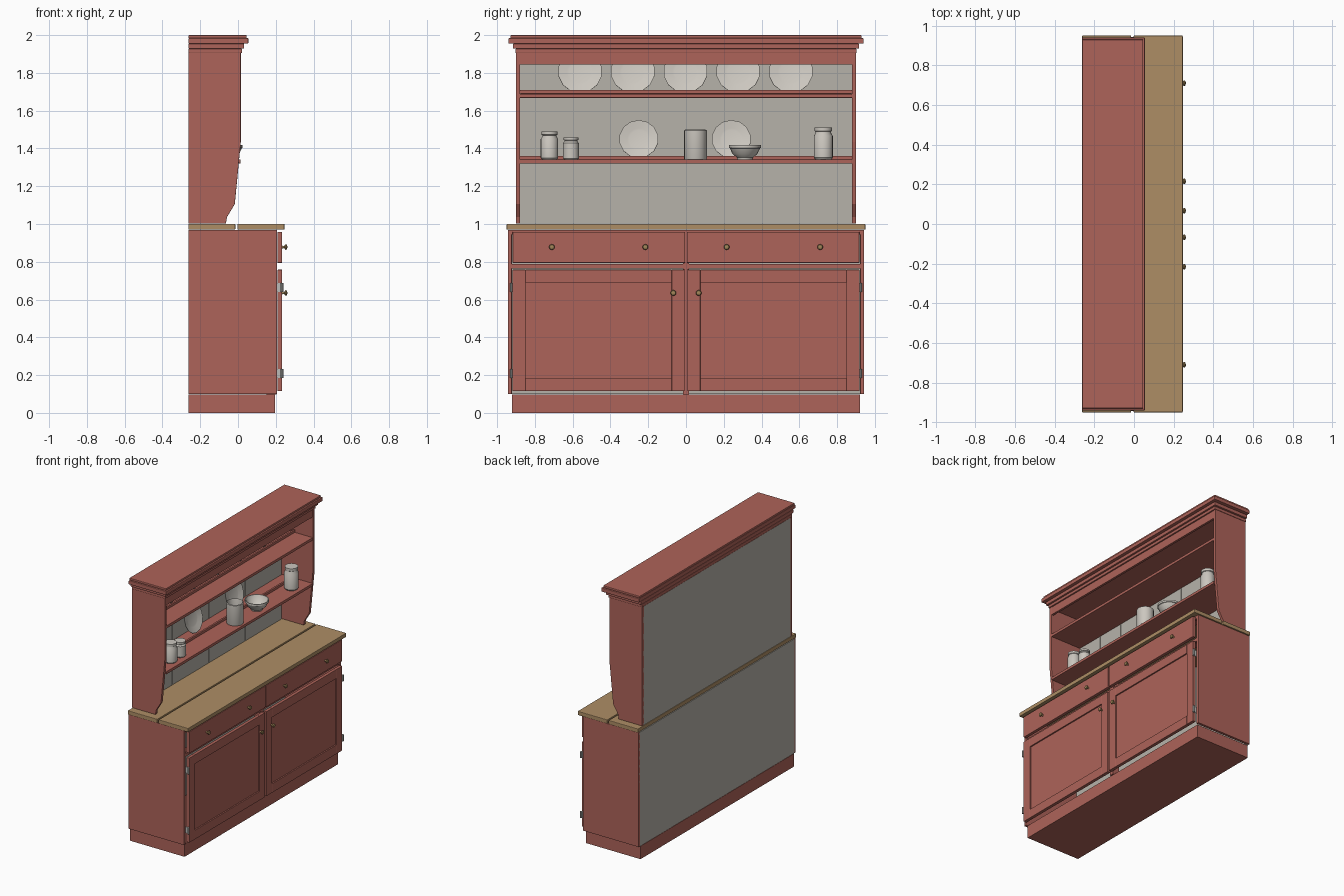
import bpy, math

cube = bpy.data.objects.get("Cube")
if cube:
    bpy.data.objects.remove(cube, do_unlink=True)


def material(name, r, g, b):
    m = bpy.data.materials.new(name)
    m.use_nodes = True
    m.diffuse_color = (r, g, b, 1)
    m.node_tree.nodes["Principled BSDF"].inputs["Base Color"].default_value = (r, g, b, 1)
    return m


RED = material("red paint", 0.42, 0.125, 0.1)
WOOD = material("oak top", 0.42, 0.27, 0.13)
PALE = material("pale boards", 0.47, 0.45, 0.4)
CHINA = material("glazed china", 0.6, 0.57, 0.52)
BRASS = material("brass", 0.36, 0.24, 0.1)
STEEL = material("steel", 0.5, 0.5, 0.48)


def make(name, verts, faces, mat, bevel=0):
    me = bpy.data.meshes.new(name)
    me.from_pydata(verts, [], faces)
    me.materials.append(mat)
    ob = bpy.data.objects.new(name, me)
    bpy.context.collection.objects.link(ob)
    if bevel:
        mod = ob.modifiers.new("soft edges", "BEVEL")
        mod.width = bevel
        mod.segments = 2
    return ob


def prism(name, profile, y0, y1, mat, bevel=0.0):
    """Extrude a counter-clockwise (x, z) outline from y0 to y1."""
    n = len(profile)
    verts = [(x, y, z) for y in (y0, y1) for x, z in profile]
    faces = [tuple(range(n)), tuple(reversed(range(n, 2 * n)))]
    faces += [(i, n + i, n + (i + 1) % n, (i + 1) % n) for i in range(n)]
    return make(name, verts, faces, mat, bevel)


def box(name, x0, x1, y0, y1, z0, z1, mat=RED, bevel=0.0):
    return prism(name, [(x0, z0), (x1, z0), (x1, z1), (x0, z1)], y0, y1, mat, bevel)


def lathe(name, profile, loc, mat, tilt=0.0, sides=20):
    """Spin a (radius, height) outline about its own z axis, then tilt about y."""
    n = len(profile)
    verts = [(r * math.cos(a), r * math.sin(a), h)
             for a in (2 * math.pi * i / sides for i in range(sides)) for r, h in profile]
    faces = []
    for i in range(sides):
        a, b = i * n, (i + 1) % sides * n
        faces += [(a + k, b + k, b + k + 1, a + k + 1) for k in range(n - 1)]
    faces.append(tuple(i * n for i in reversed(range(sides))))
    faces.append(tuple(i * n + n - 1 for i in range(sides)))
    ob = make(name, verts, faces, mat)
    ob.location = loc
    ob.rotation_euler = (0, tilt, 0)
    bpy.ops.object.select_all(action="DESELECT")
    ob.select_set(True)
    bpy.context.view_layer.objects.active = ob
    bpy.ops.object.shade_smooth_by_angle(angle=math.radians(35))
    return ob


BACK = -0.262

# Base cabinet
box("plinth", BACK, 0.195, -0.92, 0.92, 0, 0.098)
box("lower_back_panel", BACK, -0.25, -0.93, 0.93, 0.1, 0.967, PALE)
box("drawer_rail", 0.15, 0.207, -0.925, 0.925, 0.765, 0.788)
box("top_rail", 0.15, 0.207, -0.925, 0.925, 0.945, 0.968)
box("centre_post", 0.15, 0.205, -0.015, 0.015, 0.098, 0.945)
for piece, x0, x1 in (("back", BACK, -0.014), ("front", -0.003, 0.246)):
    box("worktop_" + piece, x0, x1, -0.95, 0.95, 0.97, 1.0, WOOD, 0.004)

KNOB = [(0.007, 0), (0.006, 0.011), (0.013, 0.015), (0.015, 0.02), (0.012, 0.025), (0.005, 0.027)]


def span(s, a, b):
    return sorted((s * a, s * b))


for s, side in ((-1, "right"), (1, "left")):
    box(side + "_cabinet_side", BACK, 0.207, *span(s, 0.922, 0.943), 0.1, 0.968, RED, 0.002)
    box(side + "_drawer_front", 0.209, 0.234, *span(s, 0.005, 0.918), 0.794, 0.958, RED, 0.003)

    # Framed door with a sunk panel
    box(side + "_door_panel", 0.211, 0.224, *span(s, 0.07, 0.86), 0.18, 0.7)
    for part, a, b in (("inner", 0.007, 0.076), ("outer", 0.85, 0.918)):
        box(f"{side}_door_{part}_stile", 0.209, 0.234, *span(s, a, b), 0.116, 0.758, RED, 0.002)
    for part, z in (("bottom", 0.116), ("top", 0.689)):
        box(f"{side}_door_{part}_rail", 0.209, 0.234, *span(s, 0.076, 0.85), z, z + 0.069, RED, 0.002)

    for y, z in ((0.71, 0.878), (0.215, 0.878), (0.067, 0.635)):
        lathe(side + "_knob", KNOB, (0.234, s * y, z), BRASS, math.pi / 2, 14)
    for z in (0.185, 0.64):
        lathe(side + "_hinge", [(0.008, 0), (0.008, 0.048)], (0.232, s * 0.925, z), STEEL, 0, 10)
        box(side + "_hinge_leaf", 0.2, 0.23, *span(s, 0.918, 0.922), z, z + 0.048, STEEL)

    # Shaped end of the plate rack
    prism(side + "_rack_side",
          [(BACK, 1.003), (-0.064, 1.003), (-0.058, 1.037), (-0.017, 1.105),
           (0.015, 1.435), (0.015, 1.906), (BACK, 1.906)],
          *span(s, 0.878, 0.9), RED, 0.002)

# Rack back: solid sheet outside, separate planks inside
box("upper_back_panel", BACK, -0.253, -0.882, 0.882, 1.003, 1.905, PALE)
EDGES = [-0.878] + [i * 0.219 for i in range(-3, 4)] + [0.878]
for a, b in zip(EDGES, EDGES[1:]):
    box("back_plank", -0.253, -0.246, a + 0.002, b - 0.002, 1.003, 1.9, PALE)

# Shelves with plate rails, frieze and ceiling
for z in (1.32, 1.668):
    box("shelf", -0.246, 0.013, -0.879, 0.879, z, z + 0.021, RED, 0.002)
    box("plate_rail", -0.15, -0.135, -0.879, 0.879, z + 0.021, z + 0.041, RED, 0.003)
box("frieze", -0.005, 0.012, -0.879, 0.879, 1.845, 1.906)
box("rack_top", BACK, 0.01, -0.879, 0.879, 1.89, 1.906)

# Stepped cornice
for x, y, z0, z1 in ((0.022, 0.903, 1.905, 1.928), (0.033, 0.916, 1.928, 1.955),
                     (0.055, 0.94, 1.955, 1.984), (0.046, 0.93, 1.984, 2.0)):
    box("cornice_step", BACK, x, -y, y, z0, z1, RED, 0.004)


# Plates leaning on the back
def plate(y, z, r):
    tilt = math.radians(75)
    outline = [(r * 0.5, 0), (r * 0.6, 0.002), (r, 0.014), (r, 0.018), (r * 0.6, 0.007), (r * 0.5, 0.005)]
    lathe("plate", outline, (-0.215, y, z + r * math.sin(tilt)), CHINA, tilt, 14)


for i in range(-2, 3):
    plate(i * 0.279 - 0.003, 1.69, 0.117)
for y in (-0.25, 0.24):
    plate(y, 1.345, 0.104)


# Jars and bowl on the lower shelf
def jar(name, y, r, h):
    outline = [(0.85, 0), (1, 0.06), (1, 0.74), (0.82, 0.83), (0.82, 0.87), (0.92, 0.89), (0.92, 1), (0.8, 1)]
    lathe(name, [(r * a, h * b) for a, b in outline], (-0.06, y, 1.341), CHINA)


jar("medium_jar", -0.723, 0.046, 0.148)
jar("small_jar", -0.609, 0.042, 0.117)
jar("tall_jar", 0.727, 0.05, 0.17)
lathe("wide_crock", [(0.058, 0), (0.06, 0.005), (0.06, 0.154), (0.054, 0.158), (0.052, 0.15), (0.052, 0.02)],
      (-0.06, 0.05, 1.341), CHINA)
lathe("bowl", [(0.04, 0), (0.042, 0.01), (0.066, 0.03), (0.08, 0.06), (0.084, 0.062), (0.084, 0.076),
               (0.078, 0.076), (0.062, 0.036), (0.035, 0.016)], (-0.06, 0.312, 1.341), CHINA)
